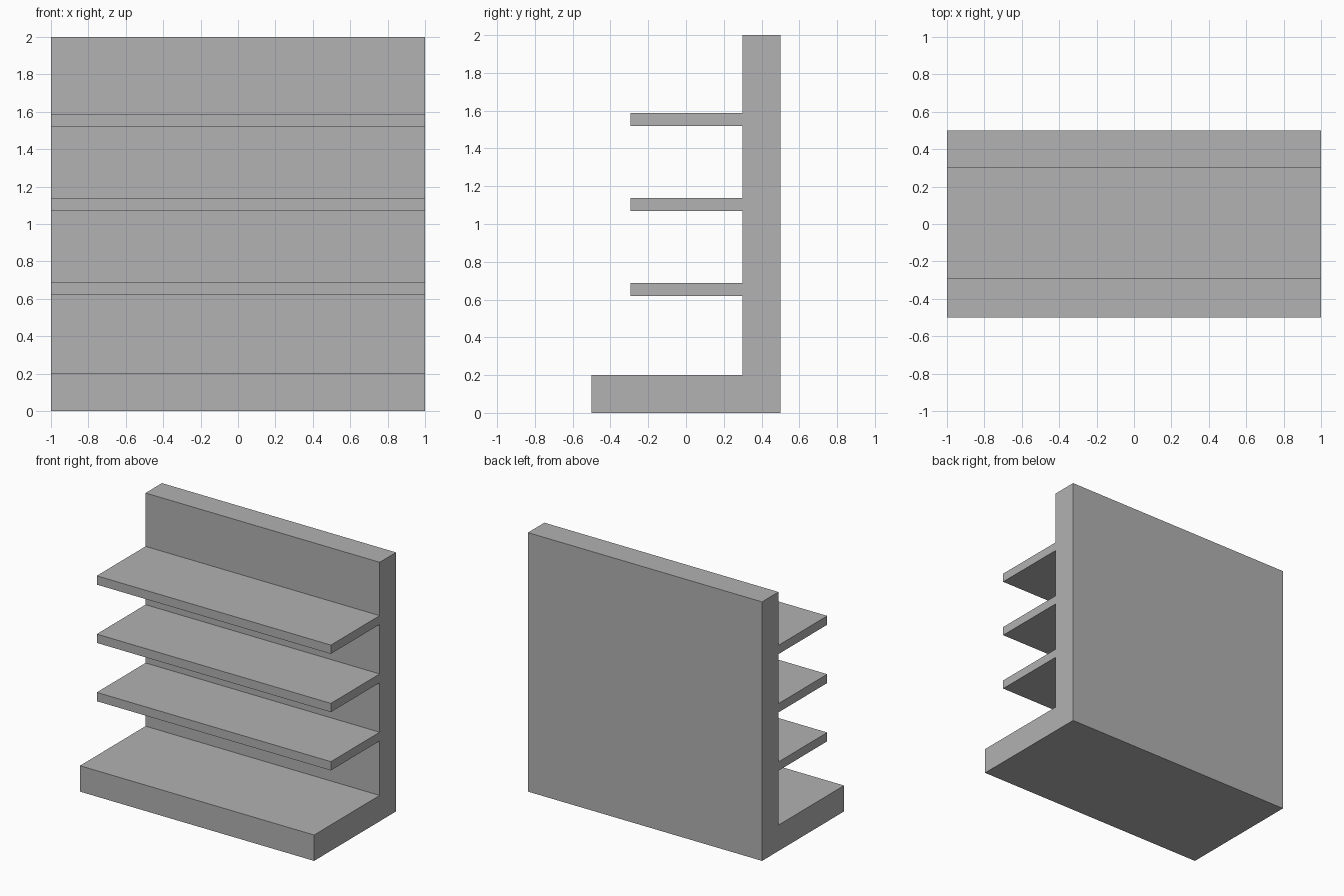
import bpy
import bmesh

cube = bpy.data.objects.get("Cube")
if cube:
    bpy.data.objects.remove(cube, do_unlink=True)

# Plain grey finish
grey = bpy.data.materials.new("matte_grey")
grey.use_nodes = True
grey.diffuse_color = (0.445, 0.445, 0.445, 1)
grey.node_tree.nodes["Principled BSDF"].inputs["Base Color"].default_value = grey.diffuse_color

# Main dimensions
HALF_WIDTH, HEIGHT = 1.0, 2.0
FRONT, BACK = -0.5, 0.5
PANEL_FRONT = 0.3
BASE_TOP = 0.2
SHELF_FRONT, SHELF_THICK = -0.295, 0.068
FIRST_SHELF, SHELF_STEP, SHELF_COUNT = 0.62, 0.45, 3

# Side profile (y, z): plinth, shelves, then the back panel
profile = [(BACK, 0), (FRONT, 0), (FRONT, BASE_TOP), (PANEL_FRONT, BASE_TOP)]
for i in range(SHELF_COUNT):
    low = FIRST_SHELF + i * SHELF_STEP
    high = low + SHELF_THICK
    profile += [(PANEL_FRONT, low), (SHELF_FRONT, low),
                (SHELF_FRONT, high), (PANEL_FRONT, high)]
profile += [(PANEL_FRONT, HEIGHT), (BACK, HEIGHT)]

# Extrude the profile across the full width
bm = bmesh.new()
side = bm.faces.new([bm.verts.new((-HALF_WIDTH, y, z)) for y, z in profile])
swept = bmesh.ops.extrude_face_region(bm, geom=[side], use_keep_orig=True)
moved = [v for v in swept["geom"] if isinstance(v, bmesh.types.BMVert)]
bmesh.ops.translate(bm, verts=moved, vec=(2 * HALF_WIDTH, 0, 0))
bmesh.ops.recalc_face_normals(bm, faces=bm.faces)

mesh = bpy.data.meshes.new("shelf_unit")
bm.to_mesh(mesh)
bm.free()
mesh.materials.append(grey)
bpy.context.collection.objects.link(bpy.data.objects.new("shelf_unit", mesh))
